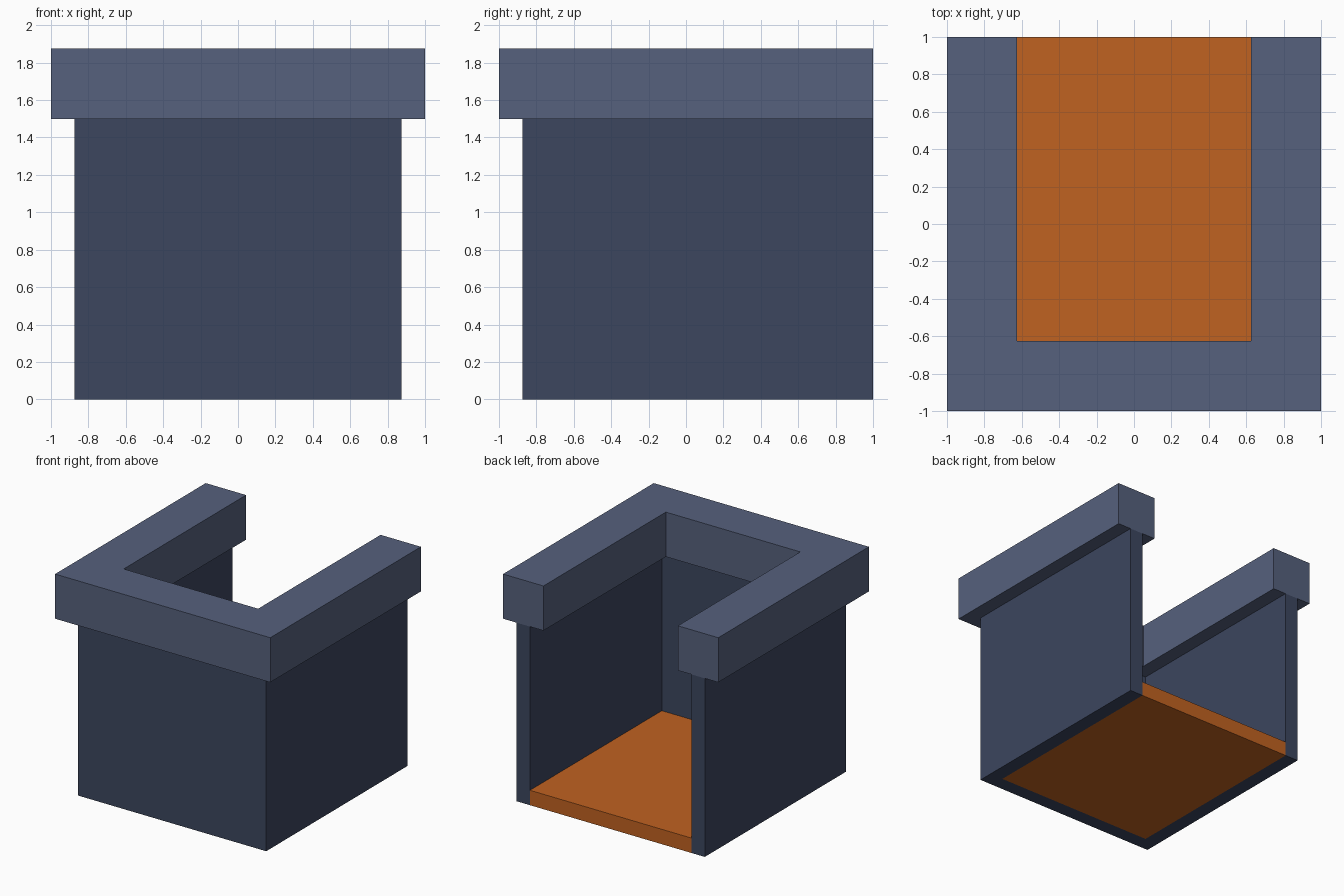
import bpy
import bmesh

cube = bpy.data.objects.get("Cube")
if cube:
    bpy.data.objects.remove(cube, do_unlink=True)


def make_material(name, rgb):
    mat = bpy.data.materials.new(name)
    mat.use_nodes = True
    mat.diffuse_color = (*rgb, 1)
    mat.node_tree.nodes["Principled BSDF"].inputs["Base Color"].default_value = (*rgb, 1)
    return mat


def extrude_profile(name, points, z0, z1, mat):
    """Raise a flat outline from z0 to z1 as a closed solid."""
    bm = bmesh.new()
    face = bm.faces.new([bm.verts.new((x, y, z0)) for x, y in points])
    top = bmesh.ops.extrude_face_region(bm, geom=[face])
    verts = [v for v in top["geom"] if isinstance(v, bmesh.types.BMVert)]
    bmesh.ops.translate(bm, verts=verts, vec=(0, 0, z1 - z0))
    bmesh.ops.recalc_face_normals(bm, faces=bm.faces)
    mesh = bpy.data.meshes.new(name)
    bm.to_mesh(mesh)
    bm.free()
    mesh.materials.append(mat)
    obj = bpy.data.objects.new(name, mesh)
    bpy.context.collection.objects.link(obj)
    return obj


def u_outline(outer, inner, back=1.0):
    """U shape, closed at the front and open at the back."""
    half = [(outer, -outer), (outer, back), (inner, back), (inner, -inner)]
    return half + [(-x, y) for x, y in reversed(half)]


wall_blue = make_material("dark slate blue", (0.045, 0.061, 0.114))
rim_blue = make_material("slate blue", (0.093, 0.119, 0.205))
orange = make_material("burnt orange", (0.527, 0.122, 0.015))

# Three walls, the overhanging rim on top and the floor between the walls
extrude_profile("walls", u_outline(0.875, 0.75), 0, 1.5, wall_blue)
extrude_profile("rim", u_outline(1.0, 0.625), 1.5, 1.875, rim_blue)
extrude_profile("floor", [(-0.75, -0.75), (0.75, -0.75), (0.75, 1), (-0.75, 1)],
                0, 0.125, orange)
